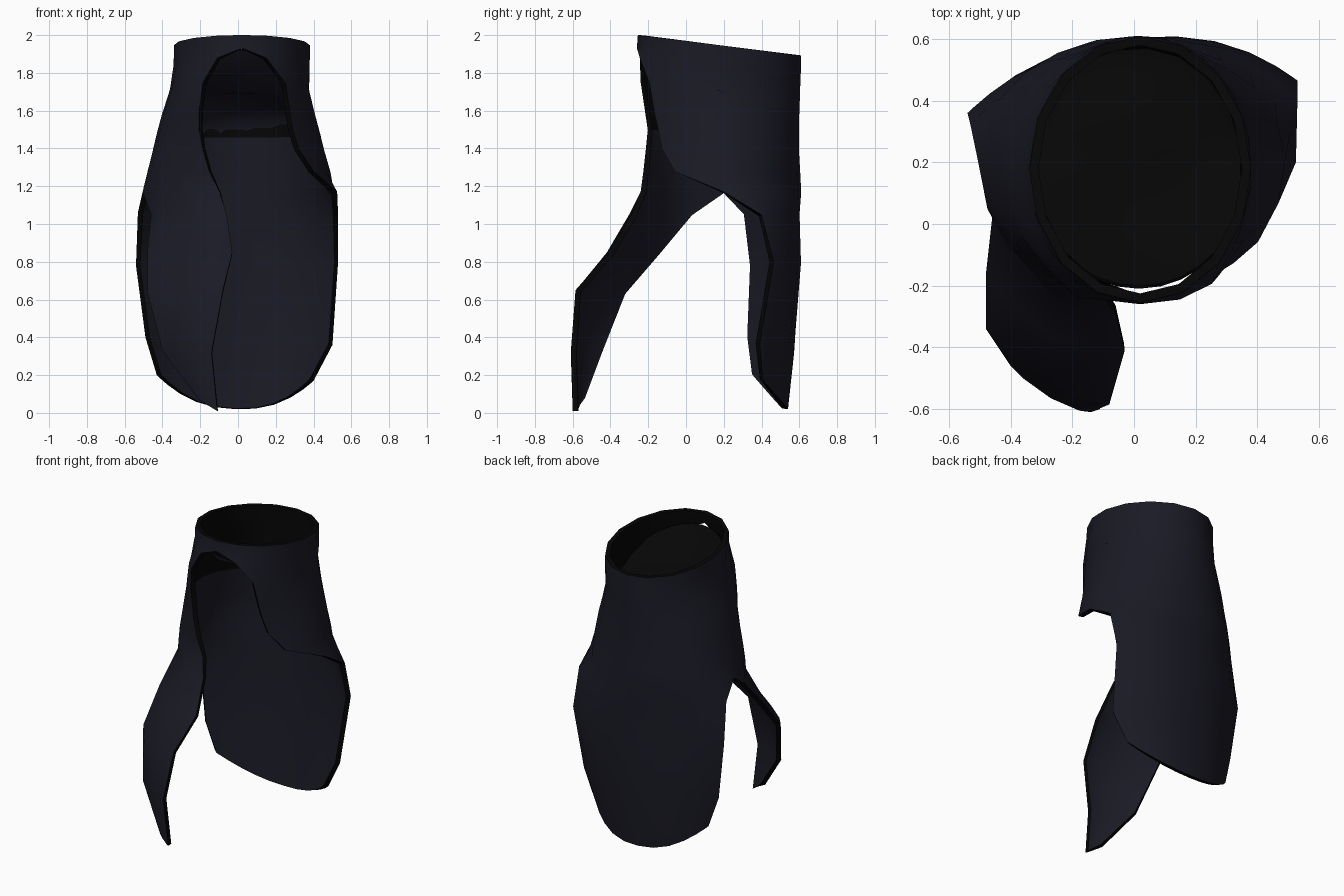
import bpy, bmesh
from math import sin, cos, radians, pi, sqrt
from mathutils import Vector

cube = bpy.data.objects.get("Cube")
if cube:
    bpy.data.objects.remove(cube)


def material(name, colour):
    m = bpy.data.materials.new(name)
    m.use_nodes = True
    m.diffuse_color = (*colour, 1)
    m.node_tree.nodes["Principled BSDF"].inputs["Base Color"].default_value = (*colour, 1)
    return m


navy = material("dark navy cloth", (0.0102, 0.0102, 0.0185))
black = material("black trim", (0.0018, 0.0018, 0.0018))


def finish(name, bm, thickness, inner_black):
    """Thicken the sheet: navy outside, black rim, optional black inner side."""
    bmesh.ops.remove_doubles(bm, verts=bm.verts, dist=0.0005)
    me = bpy.data.meshes.new(name)
    bm.to_mesh(me)
    bm.free()
    ob = bpy.data.objects.new(name, me)
    bpy.context.collection.objects.link(ob)
    me.materials.append(navy)
    me.materials.append(black)
    bpy.ops.object.select_all(action='DESELECT')
    ob.select_set(True)
    bpy.context.view_layer.objects.active = ob
    s = ob.modifiers.new("cloth thickness", 'SOLIDIFY')
    s.thickness = thickness
    s.offset = -1
    s.material_offset = int(inner_black)
    s.material_offset_rim = 1
    bpy.ops.object.modifier_apply(modifier=s.name)
    bpy.ops.object.shade_smooth_by_angle(angle=radians(40))
    return ob


def loft(bm, rows):
    """Skin consecutive rows of points with quads."""
    grid = [[bm.verts.new(p) for p in row] for row in rows]
    for a, b in zip(grid, grid[1:]):
        for i in range(len(a) - 1):
            bm.faces.new((a[i], a[i + 1], b[i + 1], b[i]))


# Angles run from the front round the model's right, back and left
FRONT, BACK = 4, 12


def yoke_row(z, cx, cy, rx, front_ry, back_ry, a0, a1):
    angles = [a0 + (90 - a0) * i / FRONT for i in range(FRONT)]
    angles += [90 + (a1 - 90) * i / BACK for i in range(BACK + 1)]
    tilt = 0.125 * max(0, z - 1.18) / 0.82
    row = []
    for a in map(radians, angles):
        ry = front_ry if cos(a) > 0 else back_ry
        x, y = cx - rx * sin(a), cy - ry * cos(a)
        row.append(Vector((x, y, z - tilt * (y + 0.25))))
    return row


def panel_row(start, end, bulge, drop, count):
    row = []
    for i in range(count + 1):
        s = -cos(pi * i / count)
        p = Vector(start).lerp(Vector(end), (s + 1) / 2)
        f = 1 - abs(s) ** 2.4
        row.append(p + Vector((0, bulge * f, -drop * f)))
    return row


# Yoke: waist tube opening into the front arch
yoke = [yoke_row(*r) for r in (
    (2.00, 0.02, 0.18, 0.36, 0.435, 0.43, 0, 360),
    (1.93, 0.02, 0.18, 0.36, 0.44, 0.43, 0, 360),
    (1.88, 0.02, 0.18, 0.362, 0.455, 0.43, 21, 339),
    (1.75, 0.01, 0.18, 0.37, 0.495, 0.425, 32, 319),
    (1.60, 0.005, 0.19, 0.41, 0.475, 0.41, 31, 319),
    (1.50, 0.005, 0.20, 0.435, 0.46, 0.40, 29, 319),
    (1.40, 0.005, 0.20, 0.457, 0.455, 0.40, 25, 316),
    (1.28, 0.005, 0.20, 0.485, 0.45, 0.405, 19, 305),
    (1.17, 0.01, 0.20, 0.515, 0.45, 0.41, 12, 270))]

# Front panel hanging from the right half of the yoke
front = [yoke[-1][:FRONT + 1]] + [panel_row(*r, FRONT) for r in (
    ((-0.06, -0.29, 1.05), (-0.46, 0.02, 1.05), -0.10, 0),
    ((-0.03, -0.41, 0.85), (-0.48, -0.16, 0.85), -0.08, 0),
    ((-0.08, -0.585, 0.65), (-0.48, -0.34, 0.64), -0.06, 0),
    ((-0.14, -0.61, 0.32), (-0.40, -0.46, 0.33), -0.03, 0),
    ((-0.11, -0.60, 0.01), (-0.21, -0.555, 0.07), -0.01, 0))]

# Back panel with a rounded hem
back = [yoke[-1][FRONT:]] + [panel_row(*r, BACK) for r in (
    ((-0.53, 0.32, 1.06), (0.53, 0.40, 1.05), 0.24, 0),
    ((-0.54, 0.36, 0.78), (0.53, 0.465, 0.80), 0.19, 0),
    ((-0.49, 0.345, 0.40), (0.50, 0.39, 0.36), 0.205, 0.06),
    ((-0.43, 0.37, 0.20), (0.40, 0.41, 0.17), 0.15, 0.165))]

bm = bmesh.new()
for rows in (yoke, front, back):
    loft(bm, rows)
skirt = finish("split_skirt", bm, 0.03, False)

# Black lining on the inner wall of the waist
axis = Vector((0.02, 0.18, 0))
for p in skirt.data.polygons:
    outward = p.center - axis
    outward.z = 0
    if p.center.z > 1.5 and p.normal.dot(outward) < 0:
        p.material_index = 1


# Closure inside the waist: rises to the arch, curves down into the back
def closure_ring(s):
    row = []
    for i in range(33):
        a = 2 * pi * i / 32
        rear = max(0, -cos(a))
        rise = max(0, cos(a))
        x = 0.015 - s * (0.36 + 0.045 * rear) * sin(a)
        y = 0.185 - s * 0.395 * cos(a)
        z = 1.69 + 0.23 * s * s * rise - 0.25 * (1 - sqrt(1 - s * s)) * sqrt(rear)
        row.append((x, y, z))
    return row


bm = bmesh.new()
loft(bm, [closure_ring(sin(pi / 2 * k / 8)) for k in range(8, -1, -1)])
finish("waist_closure", bm, 0.012, True)
